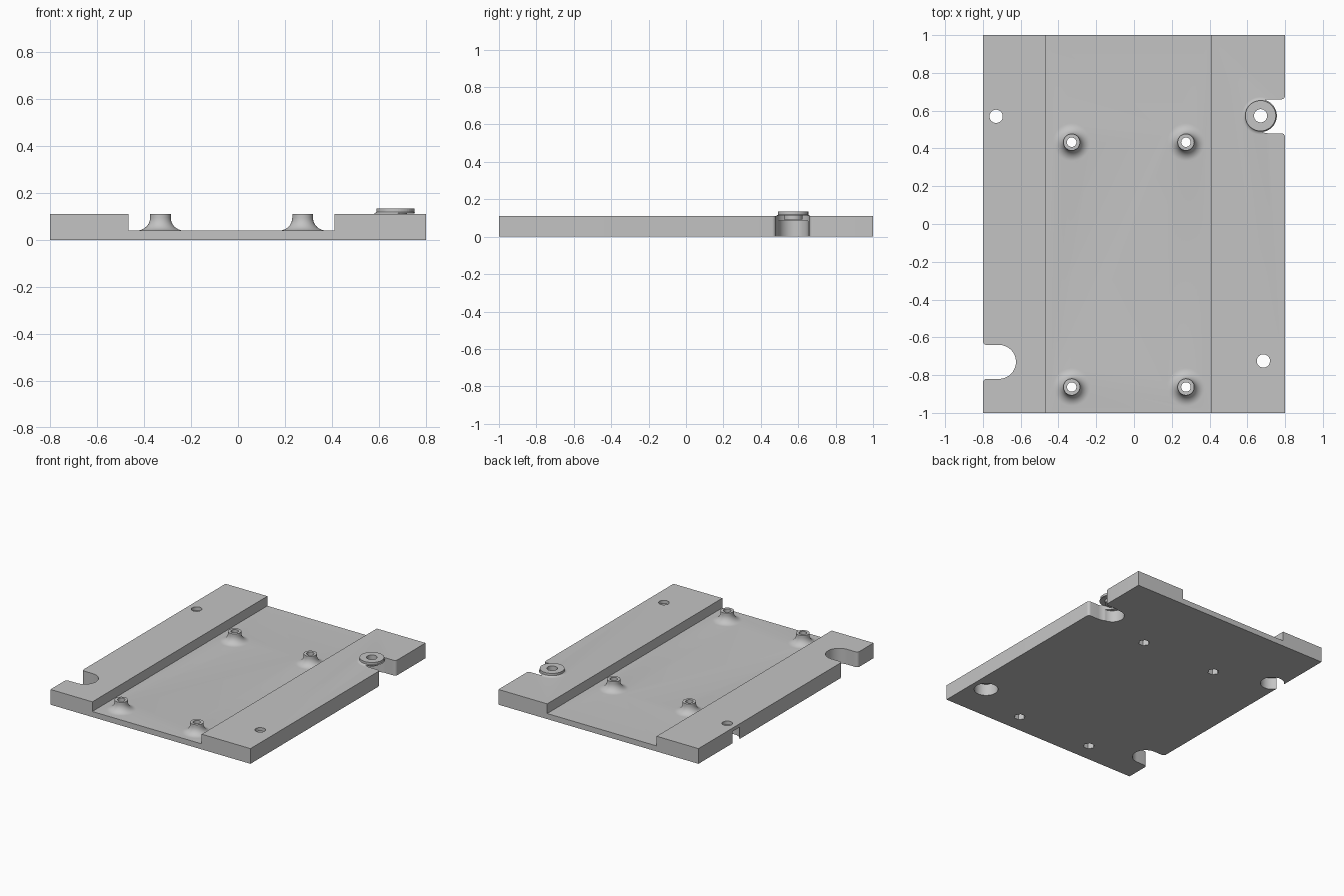
import bpy, bmesh, math
from mathutils import Vector

cube = bpy.data.objects.get("Cube")
if cube:
    bpy.data.objects.remove(cube, do_unlink=True)

grey = bpy.data.materials.new("light_grey")
grey.use_nodes = True
colour = (0.55, 0.55, 0.55, 1)
grey.diffuse_color = colour
grey.node_tree.nodes["Principled BSDF"].inputs["Base Color"].default_value = colour

FLOOR, RAIL, BOSS = 0.04, 0.11, 0.135


def finish(name, bm):
    bmesh.ops.recalc_face_normals(bm, faces=bm.faces)
    mesh = bpy.data.meshes.new(name)
    bm.to_mesh(mesh)
    bm.free()
    mesh.materials.append(grey)
    ob = bpy.data.objects.new(name, mesh)
    bpy.context.collection.objects.link(ob)
    return ob


def extrude(name, points, offset):
    """Extrude a closed outline along an offset."""
    bm = bmesh.new()
    face = bm.faces.new([bm.verts.new(p) for p in points])
    top = bmesh.ops.extrude_face_region(bm, geom=[face])["geom"]
    bmesh.ops.translate(bm, vec=Vector(offset),
                        verts=[v for v in top if isinstance(v, bmesh.types.BMVert)])
    return finish(name, bm)


def cylinder(name, x, y, r, z0, z1, sides=48):
    ring = [(x + r * math.cos(math.tau * i / sides),
             y + r * math.sin(math.tau * i / sides), z0) for i in range(sides)]
    return extrude(name, ring, (0, 0, z1 - z0))


def lathe(name, x, y, profile, sides=48):
    """Solid of revolution with flat caps."""
    bm = bmesh.new()
    rings = [[bm.verts.new((x + r * math.cos(math.tau * i / sides),
                            y + r * math.sin(math.tau * i / sides), z))
              for i in range(sides)] for r, z in profile]
    for a, b in zip(rings, rings[1:]):
        for i in range(sides):
            j = (i + 1) % sides
            bm.faces.new((a[i], a[j], b[j], b[i]))
    bm.faces.new(rings[0])
    bm.faces.new(rings[-1])
    return finish(name, bm)


def combine(target, tool, operation):
    mod = target.modifiers.new("combine", 'BOOLEAN')
    mod.operation, mod.object, mod.solver = operation, tool, 'EXACT'
    bpy.context.view_layer.objects.active = target
    bpy.ops.object.modifier_apply(modifier=mod.name)
    bpy.data.objects.remove(tool, do_unlink=True)


def fillet(r_top, r_base, z_top, z_base, steps=10):
    """Concave quarter curve from the base out to the neck."""
    return [(r_base - (r_base - r_top) * math.sin(a), z_top - (z_top - z_base) * math.cos(a))
            for a in (math.pi / 2 * i / steps for i in range(steps + 1))]


def slot(side, y, z_top):
    """Round-ended slot open at one side, with softened mouth corners."""
    edge, r, c, centre = 0.8, 0.09, 0.02, 0.715
    upper = [(edge + 0.05, r + c), (edge, r + c)]
    upper += [(edge - c * math.sin(a), r + c - c * math.cos(a))
              for a in (math.pi / 2 * (1 - i / 6) for i in range(1, 7))]
    # mouth corner runs from the plate edge into the straight slot wall
    upper = [(edge + 0.05, r + c)] + [
        (edge - c + c * math.cos(a), r + c - c * math.sin(a))
        for a in (math.pi / 2 * i / 6 for i in range(7))]
    arc = [(centre - r * math.sin(a), r * math.cos(a))
           for a in (math.pi * i / 32 for i in range(33))]
    lower = [(px, -py) for px, py in reversed(upper)]
    outline = [(side * px, y + py, -0.05) for px, py in upper + arc + lower]
    return extrude("slot_cutter", outline, (0, 0, z_top + 0.05))


# Base plate with two raised rails
profile = [(-0.8, 0), (0.8, 0), (0.8, RAIL), (0.41, RAIL),
           (0.41, FLOOR), (-0.465, FLOOR), (-0.465, RAIL), (-0.8, RAIL)]
plate = extrude("mounting_plate", [(x, -1, z) for x, z in profile], (0, 2, 0))

# Side slots
combine(plate, slot(-1, -0.73, 0.2), 'DIFFERENCE')
combine(plate, slot(1, 0.57, 0.2), 'DIFFERENCE')

# Raised washer boss overhanging the right slot
bx, by = 0.67, 0.573
flare = lathe("boss_flare", bx, by, [(0.1, RAIL - 0.01)] + fillet(0.078, 0.1, 0.128, RAIL))
combine(flare, slot(1, 0.57, 0.114), 'DIFFERENCE')
combine(plate, flare, 'UNION')
combine(plate, cylinder("boss", bx, by, 0.081, RAIL + 0.003, BOSS), 'UNION')
combine(plate, cylinder("boss_neck", bx, by, 0.05, 0.092, 0.12), 'UNION')

# Four flared standoffs with through holes and hexagonal nut pockets
for x in (-0.33, 0.275):
    for y in (0.433, -0.863):
        outline = [(0.1, 0.02)] + fillet(0.044, 0.1, 0.095, FLOOR) + [(0.044, RAIL)]
        combine(plate, lathe("standoff", x, y, outline), 'UNION')
        combine(plate, cylinder("screw_hole", x, y, 0.025, -0.05, 0.2, 32), 'DIFFERENCE')
        combine(plate, cylinder("nut_pocket", x, y, 0.038, -0.05, 0.045, 6), 'DIFFERENCE')

# Corner screw holes, counterbored from below
for x, y in ((-0.73, 0.57), (0.685, -0.725), (bx, by)):
    combine(plate, cylinder("corner_hole", x, y, 0.035, -0.05, 0.2), 'DIFFERENCE')
    combine(plate, cylinder("counterbore", x, y, 0.08, -0.05, 0.085), 'DIFFERENCE')

plate.data.materials.clear()
plate.data.materials.append(grey)
for face in plate.data.polygons:
    face.material_index = 0
bpy.ops.object.select_all(action='DESELECT')
plate.select_set(True)
bpy.context.view_layer.objects.active = plate
bpy.ops.object.shade_smooth_by_angle(angle=math.radians(30))
